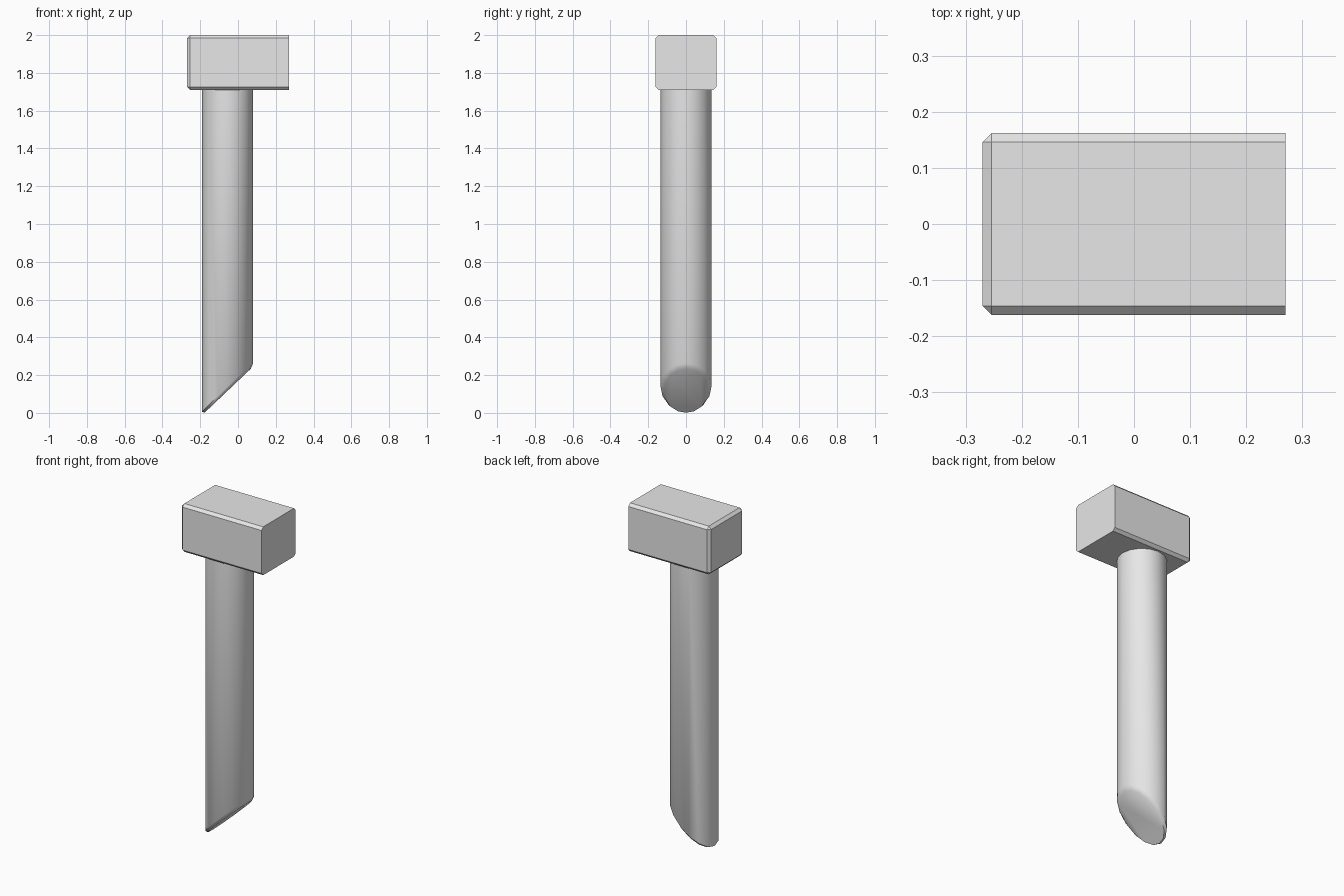
import bpy, bmesh
from mathutils import Vector

cube = bpy.data.objects.get("Cube")
if cube:
    bpy.data.objects.remove(cube, do_unlink=True)

# Plain light grey for the whole model
grey = bpy.data.materials.new("light_grey")
grey.use_nodes = True
grey.diffuse_color = (0.8, 0.8, 0.8, 1)
grey.node_tree.nodes["Principled BSDF"].inputs["Base Color"].default_value = (0.8, 0.8, 0.8, 1)


def finish(name, bm):
    bmesh.ops.recalc_face_normals(bm, faces=bm.faces)
    mesh = bpy.data.meshes.new(name)
    bm.to_mesh(mesh)
    bm.free()
    obj = bpy.data.objects.new(name, mesh)
    mesh.materials.append(grey)
    bpy.context.collection.objects.link(obj)
    return obj


# Block head: every edge chamfered except those around the flat +x end
SIZE = Vector((0.54, 0.324, 0.29))
bm = bmesh.new()
bmesh.ops.create_cube(bm, size=1)
bmesh.ops.scale(bm, vec=SIZE, verts=bm.verts)
bmesh.ops.translate(bm, vec=(0, 0, 2 - SIZE.z / 2), verts=bm.verts)
edges = [e for e in bm.edges if min(v.co.x for v in e.verts) < 0]
bmesh.ops.bevel(bm, geom=edges, offset=0.016, segments=1, affect='EDGES')
finish("block_head", bm)

# Round shaft: cut at a slant underneath, with a narrow bevelled rim
RADIUS, TOP, BOTTOM, CENTRE = 0.135, 1.72, -0.2, -0.055
bm = bmesh.new()
bmesh.ops.create_cone(bm, cap_ends=True, segments=16, radius1=RADIUS,
                      radius2=RADIUS, depth=TOP - BOTTOM)
bmesh.ops.translate(bm, vec=(CENTRE, 0, (TOP + BOTTOM) / 2), verts=bm.verts)
cut = bmesh.ops.bisect_plane(bm, geom=bm.verts[:] + bm.edges[:] + bm.faces[:],
                             plane_co=(-0.178, 0, 0), plane_no=(0.95, 0, -1),
                             clear_outer=True)
rim = [g for g in cut["geom_cut"] if isinstance(g, bmesh.types.BMEdge)]
bmesh.ops.contextual_create(bm, geom=rim)
bmesh.ops.bevel(bm, geom=rim, offset=0.017, segments=1, affect='EDGES')
shaft = finish("slanted_shaft", bm)

bpy.ops.object.select_all(action='DESELECT')
shaft.select_set(True)
bpy.context.view_layer.objects.active = shaft
bpy.ops.object.shade_smooth_by_angle(angle=0.87)
